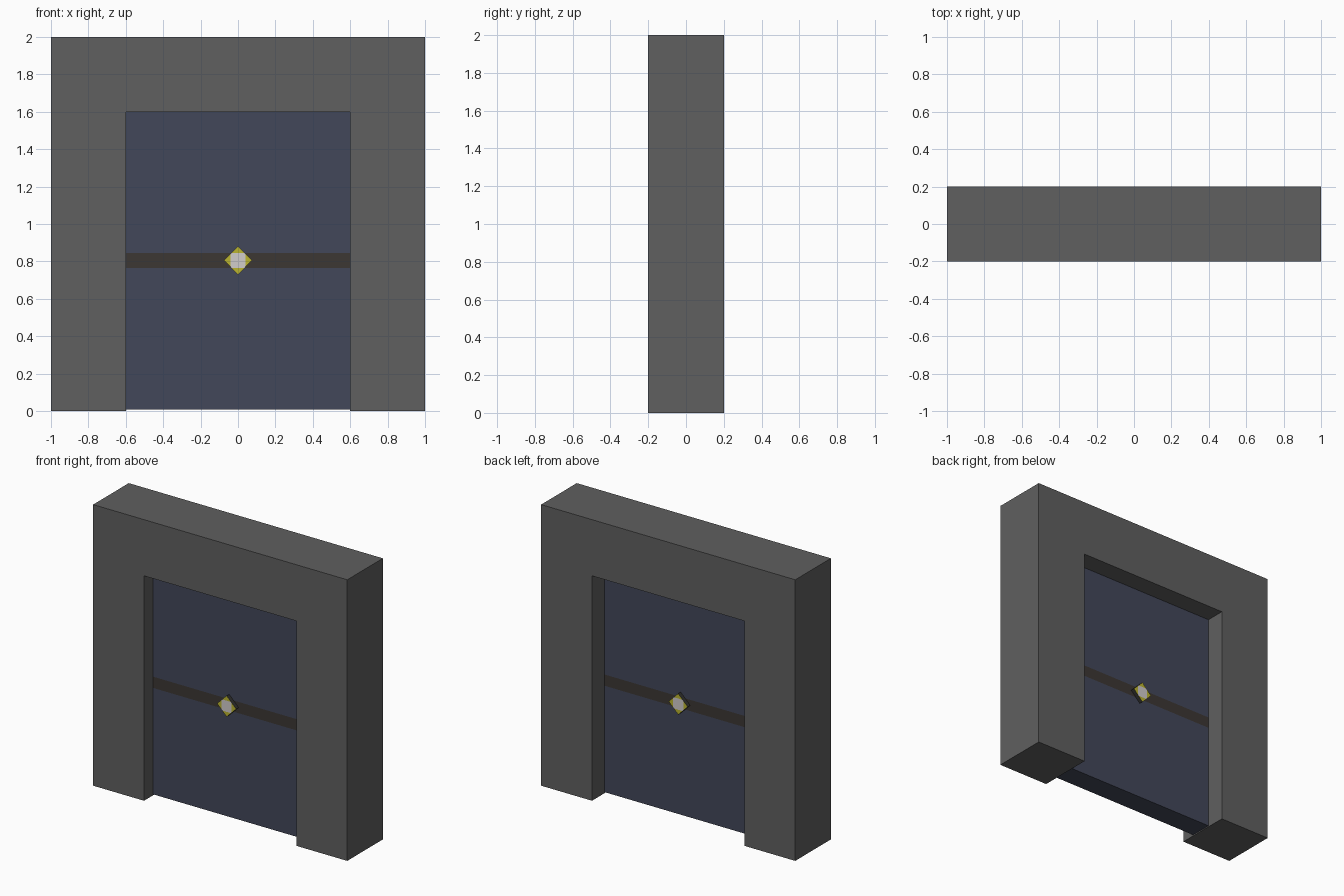
import bpy, bmesh

if "Cube" in bpy.data.objects:
    bpy.data.objects.remove(bpy.data.objects["Cube"])

ZC = 0.805        # height of the door's centre line
YC = -0.02        # the door sits slightly forward in the frame
DEPTH = 0.16      # door thickness


def material(name, rgb):
    m = bpy.data.materials.new(name)
    m.diffuse_color = (*rgb, 1)
    m.use_nodes = True
    m.node_tree.nodes["Principled BSDF"].inputs["Base Color"].default_value = m.diffuse_color
    return m


def prism(name, profile, y0, y1, mat, side_mat=None):
    """Extrude an x-z profile from y0 to y1; the sides may have another colour."""
    bm = bmesh.new()
    face = bm.faces.new([bm.verts.new((x, y0, z)) for x, z in profile])
    ext = bmesh.ops.extrude_face_region(bm, geom=[face], use_keep_orig=True)
    for v in ext["geom"]:
        if isinstance(v, bmesh.types.BMVert):
            v.co.y = y1
    bmesh.ops.recalc_face_normals(bm, faces=bm.faces)
    if side_mat:
        for f in bm.faces:
            f.material_index = int(abs(f.normal.y) < 0.5)
    mesh = bpy.data.meshes.new(name)
    bm.to_mesh(mesh)
    bm.free()
    mesh.materials.append(mat)
    if side_mat:
        mesh.materials.append(side_mat)
    obj = bpy.data.objects.new(name, mesh)
    bpy.context.collection.objects.link(obj)
    return obj


def rect(x0, x1, z0, z1):
    return [(x0, z0), (x1, z0), (x1, z1), (x0, z1)]


grey = material("frame_grey", (0.115, 0.115, 0.115))
blue = material("door_blue", (0.055, 0.063, 0.1))
brown = material("band_brown", (0.045, 0.038, 0.034))
dark = material("lock_side", (0.03, 0.03, 0.028))
yellow = material("lock_yellow", (0.5, 0.46, 0.03))
white = material("lock_white", (0.64, 0.61, 0.6))

# Doorway frame: inverted U
prism("door_frame", [(-1, 0), (-0.6, 0), (-0.6, 1.6), (0.6, 1.6),
                     (0.6, 0), (1, 0), (1, 2), (-1, 2)], -0.2, 0.2, grey)

# Door leaves with a flush band between them
front, back = YC - DEPTH / 2, YC + DEPTH / 2
prism("lower_door", rect(-0.6, 0.6, 0.008, ZC - 0.04), front, back, blue)
prism("middle_band", rect(-0.6, 0.6, ZC - 0.04, ZC + 0.04), front, back, brown)
prism("upper_door", rect(-0.6, 0.6, ZC + 0.04, 1.6), front, back, blue)

# Diamond lock on both faces: pale octagonal centre and four yellow tips
R, C = 0.075, 0.04
T = R - C
octagon = [(C, -T), (C, T), (T, C), (-T, C), (-C, T), (-C, -T), (-T, -C), (T, -C)]
tip = [(C, -T), (R, 0), (C, T)]
for side, y0, y1 in (("front", front - 0.028, front), ("back", back, back + 0.028)):
    prism(f"{side}_lock_centre", [(x, z + ZC) for x, z in octagon], y0, y1, white, dark)
    for i in range(4):
        prism(f"{side}_lock_tip_{i}", [(x, z + ZC) for x, z in tip], y0, y1, yellow, dark)
        tip = [(-z, x) for x, z in tip]
